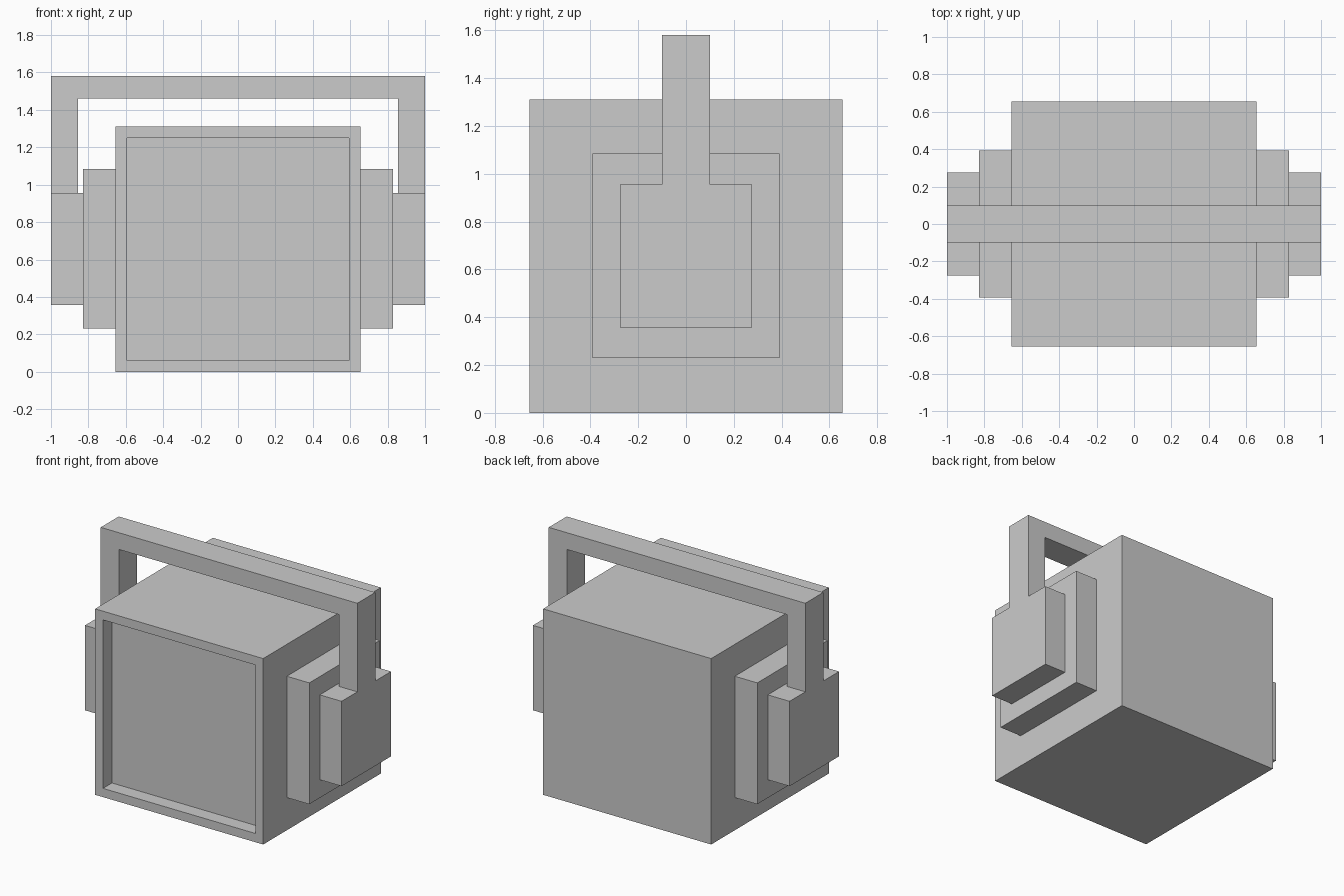
import bpy, bmesh
from mathutils import Vector

if "Cube" in bpy.data.objects:
    bpy.data.objects.remove(bpy.data.objects["Cube"])

grey = bpy.data.materials.new("light_grey")
grey.diffuse_color = (0.6, 0.6, 0.6, 1)
grey.use_nodes = True
grey.node_tree.nodes["Principled BSDF"].inputs["Base Color"].default_value = grey.diffuse_color


def finish(name, bm):
    bmesh.ops.recalc_face_normals(bm, faces=bm.faces[:])
    mesh = bpy.data.meshes.new(name)
    bm.to_mesh(mesh)
    bm.free()
    mesh.materials.append(grey)
    obj = bpy.data.objects.new(name, mesh)
    bpy.context.collection.objects.link(obj)
    return obj


def box_bm(lo, hi):
    bm = bmesh.new()
    bmesh.ops.create_cube(bm, size=1)
    lo, hi = Vector(lo), Vector(hi)
    for v in bm.verts:
        v.co = (lo + hi) / 2 + v.co * (hi - lo)
    return bm


# Head: cube with a recessed screen on the front
bm = box_bm((-0.655, -0.655, 0), (0.655, 0.655, 1.31))
front = min(bm.faces, key=lambda f: f.calc_center_median().y)
bmesh.ops.inset_region(bm, faces=[front], thickness=0.087)
screen = bmesh.ops.extrude_discrete_faces(bm, faces=[front])["faces"][0]
bmesh.ops.translate(bm, verts=screen.verts[:], vec=(0, 0.1, 0))
finish("head", bm)

# Ear cushions and outer ear cups, one pair on each side
for side, s in (("left", -1), ("right", 1)):
    for part, x0, x1, y, z0, z1 in (
            ("ear_cushion", 0.655, 0.83, 0.392, 0.23, 1.085),
            ("ear_cup", 0.83, 1.0, 0.275, 0.358, 0.956)):
        xs = sorted((s * x0, s * x1))
        finish(f"{side}_{part}", box_bm((xs[0], -y, z0), (xs[1], y, z1)))

# Headband: square arch profile extruded front to back
arch = [(-1, 0.956), (-1, 1.58), (1, 1.58), (1, 0.956),
        (0.856, 0.956), (0.856, 1.462), (-0.856, 1.462), (-0.856, 0.956)]
bm = bmesh.new()
face = bm.faces.new([bm.verts.new((x, -0.1, z)) for x, z in arch])
ext = bmesh.ops.extrude_face_region(bm, geom=[face])["geom"]
bmesh.ops.translate(bm, vec=(0, 0.2, 0),
                    verts=[g for g in ext if isinstance(g, bmesh.types.BMVert)])
bm.normal_update()
finish("headband", bm)
